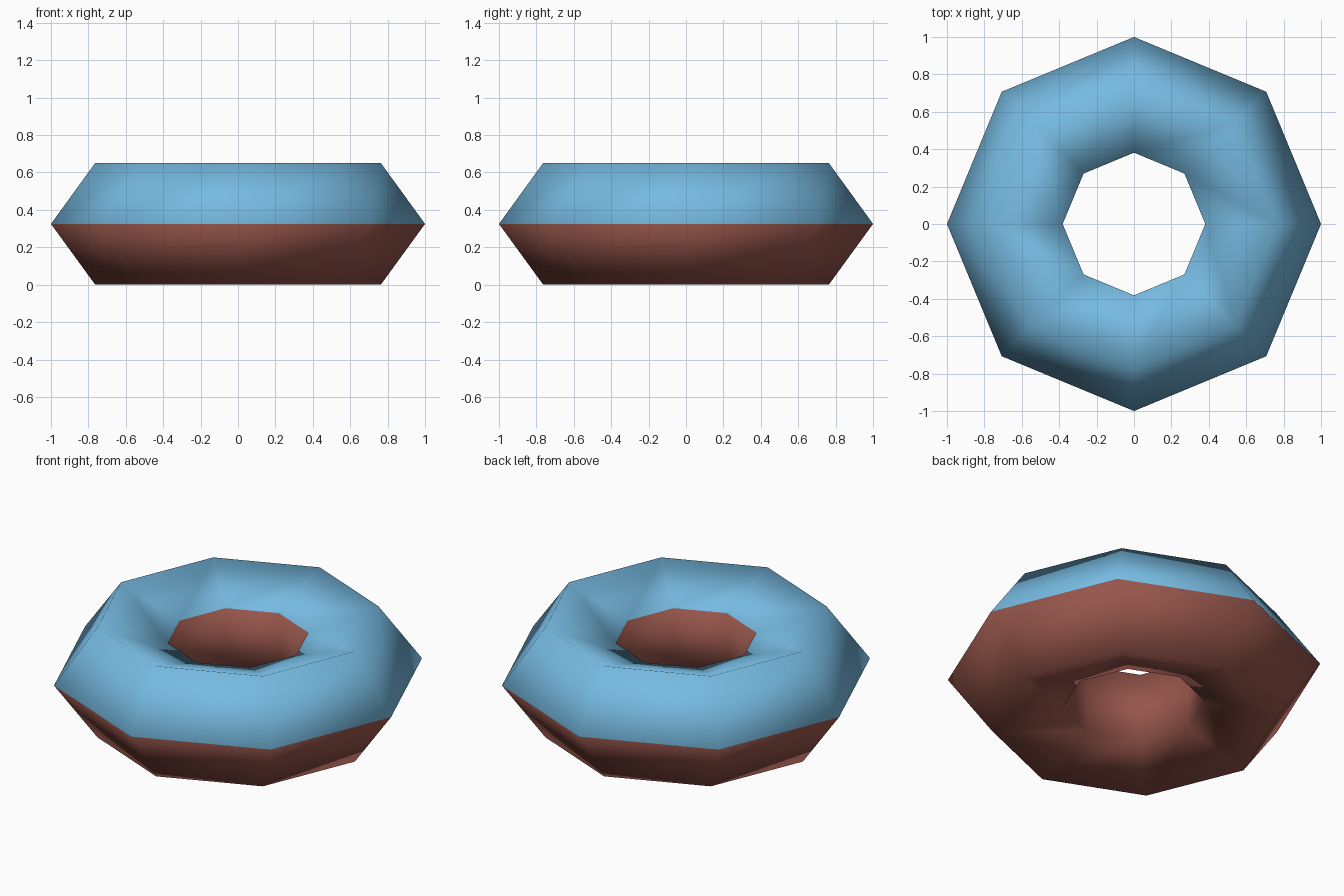
import bpy, bmesh, math

if "Cube" in bpy.data.objects:
    bpy.data.objects.remove(bpy.data.objects["Cube"])

SEGMENTS, SIDES = 8, 5          # low-poly ring with pentagonal cross-section
R_MINOR = 0.342
R_MAJOR = 1.0 - R_MINOR
Z_MID = R_MINOR * math.sin(math.radians(72))


def material(name, color):
    m = bpy.data.materials.new(name)
    m.diffuse_color = (*color, 1)
    m.use_nodes = True
    m.node_tree.nodes["Principled BSDF"].inputs["Base Color"].default_value = m.diffuse_color
    return m


# Ring body
bm = bmesh.new()
rings = []
for i in range(SEGMENTS):
    a = math.tau * i / SEGMENTS
    ring = []
    for j in range(SIDES):
        b = math.tau * j / SIDES
        r = R_MAJOR + R_MINOR * math.cos(b)
        ring.append(bm.verts.new((r * math.cos(a), r * math.sin(a),
                                  Z_MID + R_MINOR * math.sin(b))))
    rings.append(ring)

for i in range(SEGMENTS):
    p, q = rings[i], rings[(i + 1) % SEGMENTS]
    for j in range(SIDES):
        k = (j + 1) % SIDES
        f = bm.faces.new((p[j], q[j], q[k], p[k]))
        f.smooth = True
        # icing covers the two upper bands, dough the rest
        f.material_index = 1 if j < 2 else 0

bm.normal_update()
mesh = bpy.data.meshes.new("donut")
bm.to_mesh(mesh)
bm.free()
mesh.materials.append(material("brown dough", (0.305, 0.091, 0.070)))
mesh.materials.append(material("blue icing", (0.181, 0.491, 0.753)))
donut = bpy.data.objects.new("donut", mesh)
bpy.context.collection.objects.link(donut)
